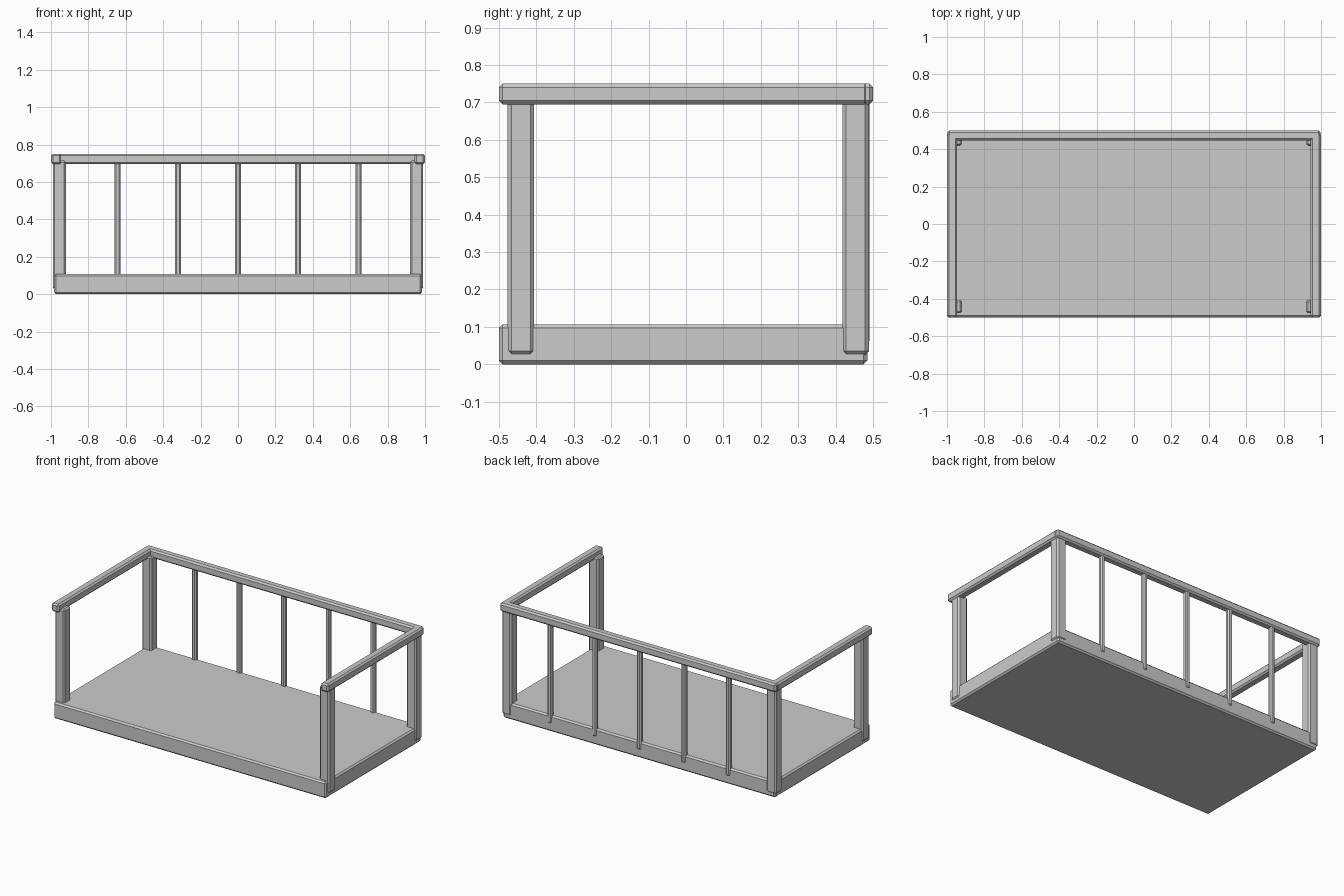
import bpy

if "Cube" in bpy.data.objects:
    bpy.data.objects.remove(bpy.data.objects["Cube"])


def box(name, x, y, z, bevel=0.01):
    """Chamfered box spanning the (min, max) ranges on each axis."""
    spans = (x, y, z)
    bpy.ops.mesh.primitive_cube_add(size=1, location=[(a + b) / 2 for a, b in spans])
    ob = bpy.context.object
    ob.name = name
    ob.scale = [b - a for a, b in spans]
    bpy.ops.object.transform_apply(location=False, rotation=False, scale=True)
    mod = ob.modifiers.new("chamfer", 'BEVEL')
    mod.width = bevel
    mod.segments = 1
    return ob


def sided(name, s, x, y, z):
    """Box on the right side (s=1) or mirrored to the left (s=-1)."""
    return box(name, sorted((s * x[0], s * x[1])), y, z)


# Platform base
box("base", (-0.983, 0.983), (-0.5, 0.485), (0.0, 0.107))

# Corner posts and side rails
for s, side in ((-1, "left"), (1, "right")):
    sided(side + "_front_post", s, (0.92, 0.99), (-0.477, -0.406), (0.025, 0.715))
    sided(side + "_back_post", s, (0.92, 0.99), (0.418, 0.489), (0.025, 0.715))
    sided(side + "_rail", s, (0.945, 1.0), (-0.5, 0.487), (0.695, 0.75))

# Back rail
box("back_rail", (-0.997, 0.997), (0.447, 0.5), (0.695, 0.75))

# Thin back slats
for i in range(-2, 3):
    cx = 0.322 * i
    box(f"slat_{i + 3}", (cx - 0.016, cx + 0.016), (0.46, 0.491), (0.055, 0.715), 0.008)
